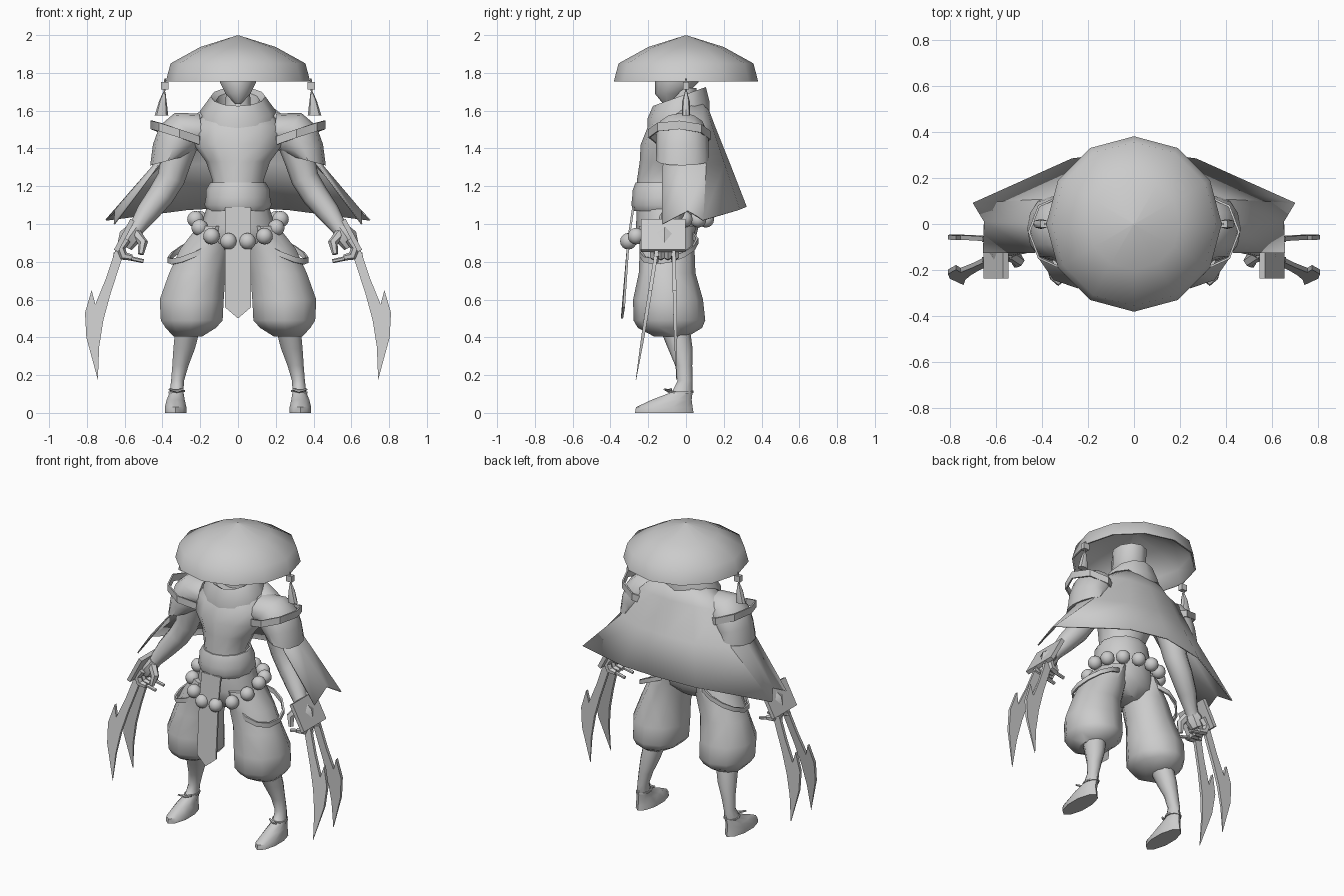
import bpy, bmesh, math
from mathutils import Vector, Matrix

grey = bpy.data.materials.new("plain_grey")
grey.diffuse_color = (0.6, 0.6, 0.6, 1)


def make(name, bm, mirror=False):
    bmesh.ops.recalc_face_normals(bm, faces=bm.faces)
    me = bpy.data.meshes.new(name)
    bm.to_mesh(me)
    bm.free()
    me.materials.append(grey)
    ob = bpy.data.objects.new(name, me)
    bpy.context.collection.objects.link(ob)
    if mirror:
        m = ob.modifiers.new("Mirror", 'MIRROR')
        m.use_mirror_merge = False
    return ob


def skin(bm, rings, closed=False, caps=True):
    """Bridge equal rings of points with quads."""
    vs = [[bm.verts.new(p) for p in r] for r in rings]
    n = len(vs[0])
    pairs = list(zip(vs, vs[1:])) + ([(vs[-1], vs[0])] if closed else [])
    for a, b in pairs:
        for i in range(n):
            j = (i + 1) % n
            bm.faces.new((a[i], a[j], b[j], b[i]))
    if caps and not closed:
        bm.faces.new(vs[0])
        bm.faces.new(vs[-1])


def oval(cx, cy, z, rx, ry, tilt_y=0, tilt_x=0, n=12):
    out = []
    for i in range(n):
        a = 2 * math.pi * i / n - math.pi / 2
        c, s = math.cos(a), math.sin(a)
        out.append((cx + rx * c, cy + ry * s, z + tilt_y * s + tilt_x * c))
    return out


def loft(name, secs, n=12, mirror=False, closed=False, caps=True):
    bm = bmesh.new()
    skin(bm, [oval(*s, n=n) for s in secs], closed, caps)
    return make(name, bm, mirror)


def band(name, cx, cy, z, rx, ry, h, t, ty=0, tx=0, n=14, mirror=True):
    """Flat strap loop with rectangular section."""
    prof = [(0, 0), (t, 0), (t, h), (0, h)]
    return loft(name, [(cx, cy, z + dz, rx - d, ry - d, ty, tx) for d, dz in prof],
                n, mirror, closed=True)


def tube(name, pts, n=8, mirror=True):
    """Round limb through (x, y, z, radius) points."""
    bm = bmesh.new()
    ps = [Vector(p[:3]) for p in pts]
    rings = []
    for i, p in enumerate(ps):
        d = (ps[min(i + 1, len(ps) - 1)] - ps[max(i - 1, 0)]).normalized()
        u = d.cross(Vector((0, 1, 0))).normalized()
        v = d.cross(u)
        r = pts[i][3]
        rings.append([p + r * (u * math.cos(2 * math.pi * k / n) + v * math.sin(2 * math.pi * k / n))
                      for k in range(n)])
    skin(bm, rings)
    return make(name, bm, mirror)


def box(name, c, size, rot_y=0, mirror=True):
    bm = bmesh.new()
    bmesh.ops.create_cube(bm, size=1, matrix=Matrix.Translation(c)
                          @ Matrix.Rotation(rot_y, 4, 'Y') @ Matrix.Diagonal((*size, 1)))
    return make(name, bm, mirror)


# Wide straw hat: hollow shell with a short rim
hat = loft("hat", [(0, 0, z, r, r) for z, r in
                   [(1.998, .006), (1.937, .2), (1.85, .357), (1.755, .382),
                    (1.757, .37), (1.84, .345), (1.925, .19), (1.983, .006)]], 12)

# Head, neck and cowl
loft("head", [(0, -.09, 1.635, .015, .03), (0, -.08, 1.69, .07, .085),
              (0, -.05, 1.75, .1, .115), (0, -.045, 1.86, .1, .115)], 10)
loft("neck", [(0, -.02, 1.5, .08, .08), (0, -.01, 1.72, .065, .065)], 10)
loft("cowl", [(0, -.04, 1.52, .2, .165, .05), (0, -.04, 1.6, .2, .165, .045),
              (0, -.035, 1.675, .145, .14, .05), (0, -.04, 1.655, .115, .11, .045),
              (0, -.04, 1.54, .1, .1)], 12, closed=True)

# Torso and waist sash
loft("torso", [(0, -.1, 1.0, .17, .16), (0, -.11, 1.1, .16, .15), (0, -.12, 1.23, .135, .14),
               (0, -.095, 1.33, .17, .15), (0, -.075, 1.42, .235, .165),
               (0, -.05, 1.52, .24, .15), (0, -.03, 1.6, .17, .12)], 12)
loft("sash", [(0, -.11, 1.07, .16, .165), (0, -.115, 1.1, .178, .175),
              (0, -.115, 1.14, .17, .17), (0, -.115, 1.18, .17, .167),
              (0, -.115, 1.22, .147, .152)], 12)

# Hips, baggy trousers and strap loops
loft("hips", [(0, -.1, 1.09, .165, .16), (0, -.1, .98, .2, .165),
              (0, -.1, .9, .215, .145), (0, -.1, .84, .1, .08)], 12)
loft("trouser_leg", [(.115, -.1, .99, .1, .15), (.17, -.1, .87, .142, .145),
                     (.215, -.1, .74, .157, .15),
                     (.245, -.095, .6, .178, .185), (.245, -.088, .49, .172, .19),
                     (.25, -.085, .45, .14, .17), (.265, -.08, .405, .08, .09)], 10, True)
band("hip_strap", .225, -.09, .86, .148, .155, .03, .012, .035, -.065, 12)

# Front cloth panel with a pointed end
bm = bmesh.new()
skin(bm, [[(x, y + d, z) for x, y, z in
           [(-.07, -.285, 1.09), (.07, -.285, 1.09), (.07, -.31, .92), (.07, -.335, .56),
            (0, -.345, .5), (-.07, -.335, .56), (-.07, -.31, .92)]] for d in (0, .012)])
make("front_panel", bm)

# Ring of beads around the hips
bm = bmesh.new()
for i in range(14):
    a = (i + .5) * math.tau / 14
    z = 1.025 - .12 * max(0, math.cos(a)) ** 1.2
    bmesh.ops.create_uvsphere(bm, u_segments=12, v_segments=8, radius=.044, matrix=Matrix.Translation(
        (.225 * math.sin(a), -.1 - .21 * math.cos(a), z)))
make("beads", bm)

# Lower legs with feet, and ankle ties
loft("leg", [(.33, -.115, .0, .06, .155), (.33, -.115, .03, .06, .15),
             (.33, -.075, .07, .05, .105), (.325, -.02, .11, .038, .055),
             (.32, -.005, .17, .036, .04), (.305, -.012, .25, .045, .045),
             (.285, -.03, .34, .06, .065), (.265, -.06, .45, .07, .08)], 10, True)
band("ankle_strap", .325, -.02, .107, .046, .06, .01, .015, 0, -.005, 10)
tube("strap_knot", [(.29, -.08, .125, .007), (.325, -.09, .115, .01), (.365, -.115, .125, .005)], 6)

# Shoulder sleeve, band and arm
loft("shoulder_sleeve", [(.19, -.03, 1.49, .015, .11, 0, .095), (.275, -.025, 1.5, .06, .13, 0, .088),
                         (.315, -.02, 1.455, .1, .14, 0, .065), (.345, -.02, 1.4, .105, .14, 0, .022),
                         (.37, -.02, 1.335, .095, .138, 0, -.025)], 12, True)
band("shoulder_band", .31, -.035, 1.452, .152, .165, .045, .01, -.005, .05, 8)
tube("arm", [(.28, -.03, 1.48, .09), (.325, -.03, 1.35, .083), (.355, -.03, 1.24, .074),
             (.41, -.04, 1.15, .07), (.48, -.07, 1.06, .06), (.535, -.1, .98, .042),
             (.56, -.11, .94, .04)], 10)

# Hand with curled fingers, and a grip for each blade
tube("palm", [(.54, -.11, .98, .038), (.575, -.115, .93, .058), (.6, -.115, .88, .042)], 8)
for k in range(4):
    y = -.17 + .037 * k
    tube(f"finger_{k + 1}", [(.59, y, .92, .024), (.622, y, .875, .026), (.605, y, .83, .024),
                             (.56, y, .822, .016)], 6)
tube("thumb", [(.54, -.13, .95, .028), (.502, -.16, .9, .026), (.515, -.175, .84, .016)], 6)
for k, y in enumerate((-.155, -.068)):
    tube(f"claw_grip_{k + 1}", [(.5, y, .803, .011), (.66, y, .838, .013)], 6)
box("hand_guard", (.602, -.12, .94), (.025, .235, .185), math.radians(-28))

# Two long barbed blades per hand
blade = [(.65, .86), (.70, .71), (.755, .575), (.775, .65), (.81, .53), (.803, .40),
         (.742, .175), (.735, .35), (.713, .49), (.675, .63), (.61, .83)]
for k, (y0, y1) in enumerate([(-.155, -.265), (-.065, -.05)]):
    bm = bmesh.new()
    skin(bm, [[(x, y0 + (y1 - y0) * (.86 - z) / .685 + d * min(1, (z - .14) / .3), z)
               for x, z in blade] for d in (-.01, .01)])
    make(f"claw_blade_{k + 1}", bm, True)

# Cape draped from the neck over the back and outer arms
rows = [[(0, .1, 1.65), (.09, .085, 1.65), (.15, .03, 1.64), (.19, -.03, 1.6), (.19, -.07, 1.57)],
        [(0, .145, 1.53), (.15, .13, 1.53), (.28, .09, 1.52), (.33, 0, 1.5), (.28, -.06, 1.48)],
        [(0, .225, 1.33), (.2, .2, 1.32), (.41, .105, 1.31), (.455, 0, 1.3), (.43, -.125, 1.3)],
        [(0, .318, 1.09), (.27, .282, 1.075), (.70, .09, 1.02), (.65, .01, 1.07), (.655, -.125, 1.0)]]
bm = bmesh.new()
grid = [[bm.verts.new((s * x, y, z)) for s, (x, y, z) in
         [(-1, p) for p in r[:0:-1]] + [(1, p) for p in r]] for r in rows]
for a, b in zip(grid, grid[1:]):
    for i in range(len(a) - 1):
        bm.faces.new((a[i], a[i + 1], b[i + 1], b[i]))
cape = make("cape", bm)
sol = cape.modifiers.new("Solidify", 'SOLIDIFY')
sol.thickness = .008
sol.offset = 0

# Hat tassels
box("tassel_clip", (.387, 0, 1.732), (.04, .03, .04))
tube("tassel_cord", [(.385, 0, 1.77, .005), (.392, 0, 1.68, .005)], 6)
loft("tassel", [(.39, 0, 1.7, .006, .006), (.398, 0, 1.65, .02, .02),
                (.405, 0, 1.575, .036, .022)], 8, True)

# Smooth shading that keeps hard edges; the hat crown blends into its rim
for objs, angle in (([o for o in bpy.data.objects if o != hat], 42), ([hat], 65)):
    bpy.ops.object.select_all(action='DESELECT')
    for o in objs:
        o.select_set(True)
    bpy.context.view_layer.objects.active = objs[0]
    bpy.ops.object.shade_smooth_by_angle(angle=math.radians(angle))
